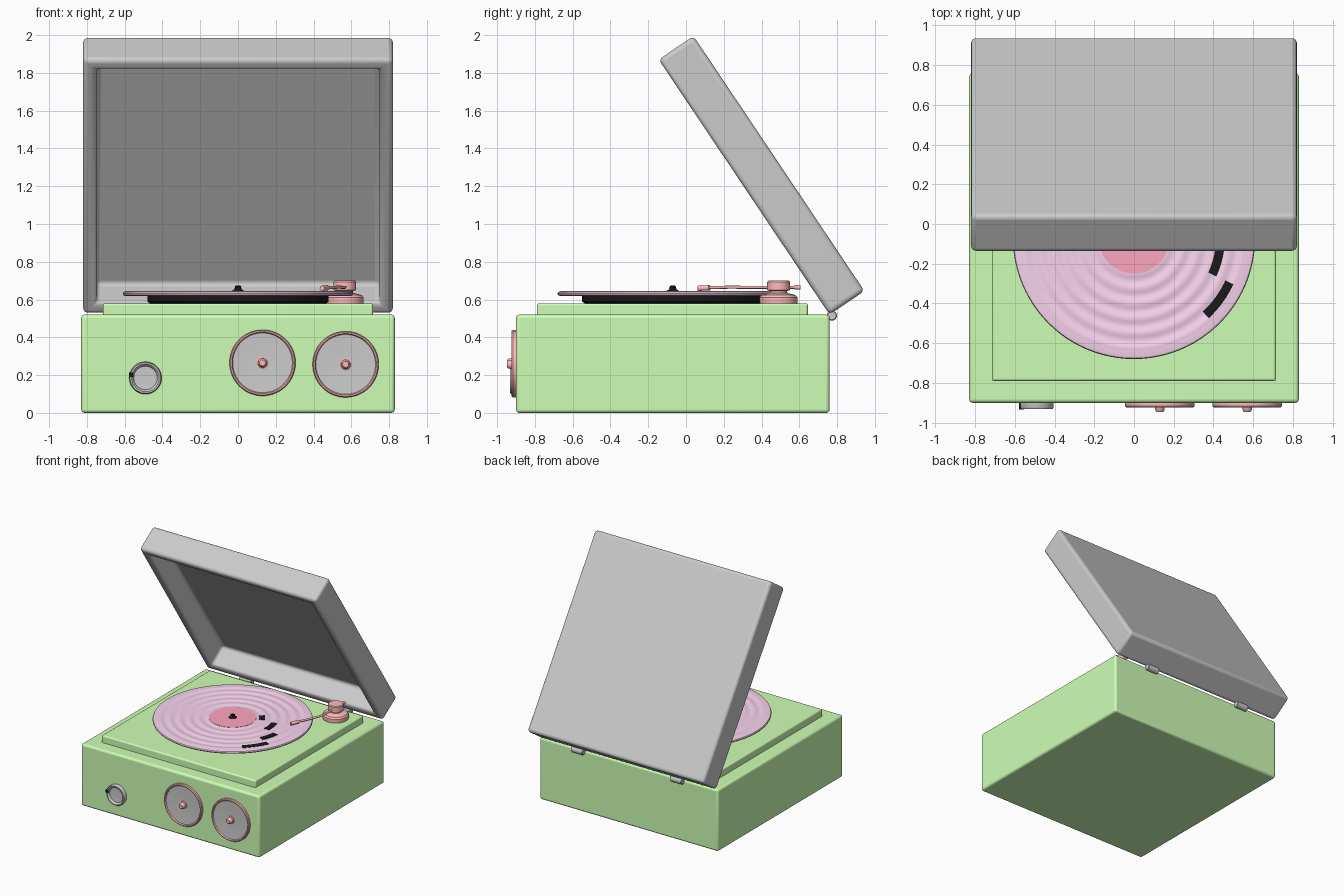
import bpy, bmesh, math
from mathutils import Matrix, Vector

if "Cube" in bpy.data.objects:
    bpy.data.objects.remove(bpy.data.objects["Cube"])


def material(name, r, g, b):
    m = bpy.data.materials.new(name)
    m.diffuse_color = (r, g, b, 1)
    m.use_nodes = True
    m.node_tree.nodes["Principled BSDF"].inputs["Base Color"].default_value = m.diffuse_color
    return m


GREEN = material("green", 0.62, 1.0, 0.46)
PINK = material("pink", 1.0, 0.5, 0.5)
LILAC = material("lilac", 0.95, 0.66, 0.86)
ROSE = material("rose", 1.0, 0.38, 0.52)
BLACK = material("black", 0.01, 0.01, 0.01)


def finish(name, bm, mat=None, bevel=0, segments=4, matrix=None):
    bmesh.ops.recalc_face_normals(bm, faces=bm.faces)
    mesh = bpy.data.meshes.new(name)
    bm.to_mesh(mesh)
    bm.free()
    ob = bpy.data.objects.new(name, mesh)
    bpy.context.collection.objects.link(ob)
    if matrix:
        ob.matrix_world = matrix
    if mat:
        mesh.materials.append(mat)
    if bevel:
        mod = ob.modifiers.new("bevel", "BEVEL")
        mod.width, mod.segments, mod.limit_method = bevel, segments, 'ANGLE'
    bpy.ops.object.select_all(action='DESELECT')
    ob.select_set(True)
    bpy.context.view_layer.objects.active = ob
    bpy.ops.object.shade_smooth_by_angle(angle=math.radians(35))
    return ob


def box(name, lo, hi, mat=None, bevel=0):
    bm = bmesh.new()
    bmesh.ops.create_cube(bm, size=1)
    for v in bm.verts:
        v.co = [lo[i] + (v.co[i] + 0.5) * (hi[i] - lo[i]) for i in range(3)]
    return finish(name, bm, mat, bevel)


def lathe(name, profile, loc, mat=None, front=False, steps=64):
    """Spin (radius, height) points; front=True turns the axis towards -y."""
    bm = bmesh.new()
    verts = [bm.verts.new((r, 0, z)) for r, z in profile]
    edges = [bm.edges.new(p) for p in zip(verts, verts[1:])]
    bmesh.ops.spin(bm, geom=verts + edges, cent=(0, 0, 0), axis=(0, 0, 1),
                   angle=2 * math.pi, steps=steps)
    bmesh.ops.remove_doubles(bm, verts=bm.verts, dist=1e-4)
    turn = Matrix.Rotation(math.pi / 2 if front else 0, 4, 'X')
    return finish(name, bm, mat, matrix=Matrix.Translation(loc) @ turn)


def tube(name, points, radius, mat):
    cu = bpy.data.curves.new(name, 'CURVE')
    cu.dimensions = '3D'
    cu.bevel_depth, cu.bevel_resolution, cu.use_fill_caps = radius, 4, True
    sp = cu.splines.new('BEZIER')
    sp.bezier_points.add(len(points) - 1)
    for bp, p in zip(sp.bezier_points, points):
        bp.co = p
        bp.handle_left_type = bp.handle_right_type = 'AUTO'
    cu.materials.append(mat)
    ob = bpy.data.objects.new(name, cu)
    bpy.context.collection.objects.link(ob)


def arc_mark(name, radius, a0, a1, width, z, n=10):
    """Thin curved strip lying on the record."""
    bm = bmesh.new()
    rows = []
    for i in range(n + 1):
        a = math.radians(a0 + (a1 - a0) * i / n)
        rows.append([bm.verts.new((r * math.cos(a), r * math.sin(a) - 0.07, z))
                     for r in (radius - width / 2, radius + width / 2)])
    for p, q in zip(rows, rows[1:]):
        bm.faces.new((p[0], p[1], q[1], q[0]))
    top = bmesh.ops.extrude_face_region(bm, geom=bm.faces[:])
    bmesh.ops.translate(bm, vec=(0, 0, -0.005),
                        verts=[g for g in top["geom"] if isinstance(g, bmesh.types.BMVert)])
    finish(name, bm, BLACK)


# Case and raised deck
box("case", (-0.83, -0.90, 0), (0.83, 0.76, 0.52), GREEN, 0.018)
box("deck", (-0.715, -0.79, 0.50), (0.715, 0.645, 0.58), GREEN, 0.012)

# Open hollow lid, built flat and tilted back
L, D = 1.625, 0.223
bm = bmesh.new()
bmesh.ops.create_cube(bm, size=1)
for v in bm.verts:
    v.co = (v.co.x * 1.64, (v.co.y + 0.5) * L, (v.co.z + 0.5) * D)
opening = max(bm.faces, key=lambda f: f.calc_center_median().z)
bmesh.ops.inset_region(bm, faces=[opening], thickness=0.10)
floor = bmesh.ops.extrude_face_region(bm, geom=[opening])["geom"]
bmesh.ops.delete(bm, geom=[opening], context='FACES')
bmesh.ops.translate(bm, vec=(0, 0, -0.18),
                    verts=[g for g in floor if isinstance(g, bmesh.types.BMVert)])
yd = Vector((0, -0.905, 1.35)).normalized()
xd = Vector((1, 0, 0))
tilt = Matrix((xd, yd, xd.cross(yd))).transposed().to_4x4()
finish("lid", bm, None, 0.025, matrix=Matrix.Translation((0, 0.945, 0.645)) @ tilt)

# Hinges
for side, x in (("left", -0.46), ("right", 0.46)):
    ob = lathe("hinge_" + side, [(0, -0.055), (0.022, -0.055), (0.027, -0.05),
               (0.027, 0.05), (0.022, 0.055), (0, 0.055)], (0, 0, 0), steps=24)
    ob.matrix_world = Matrix.Translation((x, 0.772, 0.515)) @ Matrix.Rotation(math.pi / 2, 4, 'Y')

# Platter, record with soft ripples, label and spindle
C = (0, -0.07, 0)
lathe("platter", [(0, 0.575), (0.46, 0.575), (0.48, 0.59), (0.48, 0.622), (0, 0.622)], C, BLACK)
ripple = [(0.18 + 0.0075 * i, 0.641 + 0.003 * math.cos(2 * math.pi * i / 10)) for i in range(53)]
lathe("record", [(0, 0.62), (0.60, 0.62), (0.608, 0.624), (0.61, 0.632), (0.606, 0.64),
                 (0.595, 0.644)] + ripple[::-1] + [(0, 0.644)], C, LILAC, steps=96)
lathe("label", [(0, 0.64), (0.18, 0.64), (0.18, 0.646), (0, 0.646)], C, ROSE)
lathe("spindle", [(0, 0.64), (0.035, 0.645), (0.022, 0.652), (0.016, 0.662),
                  (0.018, 0.668), (0.012, 0.674), (0, 0.675)], C, BLACK, steps=32)
for i, (r, a0, a1) in enumerate([(0.225, 26, 44), (0.33, -4, 18), (0.435, -25, -7), (0.53, -47, -25)]):
    arc_mark("record_mark_%d" % (i + 1), r, a0, a1, 0.045, 0.6465)

# Tonearm
P = (0.565, 0.49, 0)
lathe("arm_base", [(0, 0.575), (0.098, 0.575), (0.10, 0.585), (0.10, 0.612), (0.09, 0.624),
                   (0.065, 0.63), (0.045, 0.636), (0.045, 0.645), (0.06, 0.65),
                   (0.06, 0.694), (0.054, 0.70), (0, 0.70)], P, PINK)
tube("arm", [(0.565, 0.60, 0.665), (0.565, 0.46, 0.665), (0.56, 0.32, 0.665),
             (0.515, 0.20, 0.665), (0.46, 0.10, 0.662)], 0.008, PINK)
tube("arm_head", [(0.472, 0.125, 0.662), (0.445, 0.065, 0.66)], 0.014, PINK)
tube("arm_counterweight", [(0.565, 0.575, 0.665), (0.565, 0.605, 0.665)], 0.013, PINK)

# Speakers
for side, x, z in (("left", 0.13, 0.265), ("right", 0.57, 0.257)):
    loc = (x, -0.90, z)
    lathe("speaker_ring_" + side, [(0.155, -0.01), (0.175, -0.01), (0.175, 0.016), (0.17, 0.023),
          (0.163, 0.023), (0.158, 0.016), (0.155, -0.01)], loc, PINK, True)
    lathe("speaker_cone_" + side, [(0.16, -0.005), (0.16, 0.014), (0.09, 0.011), (0, 0.008)],
          loc, None, True)
    lathe("speaker_centre_" + side, [(0.032, 0), (0.032, 0.016), (0.025, 0.02), (0.022, 0.04),
          (0.016, 0.047), (0, 0.047)], loc, PINK, True, 32)

# Volume knob with a dished face and a marker
lathe("knob", [(0.085, -0.01), (0.086, 0.022), (0.081, 0.031), (0.073, 0.031), (0.066, 0.024),
               (0.062, 0.014), (0, 0.011)], (-0.49, -0.90, 0.185), None, True)
box("knob_marker", (-0.578, -0.933, 0.19), (-0.555, -0.90, 0.213), BLACK)
